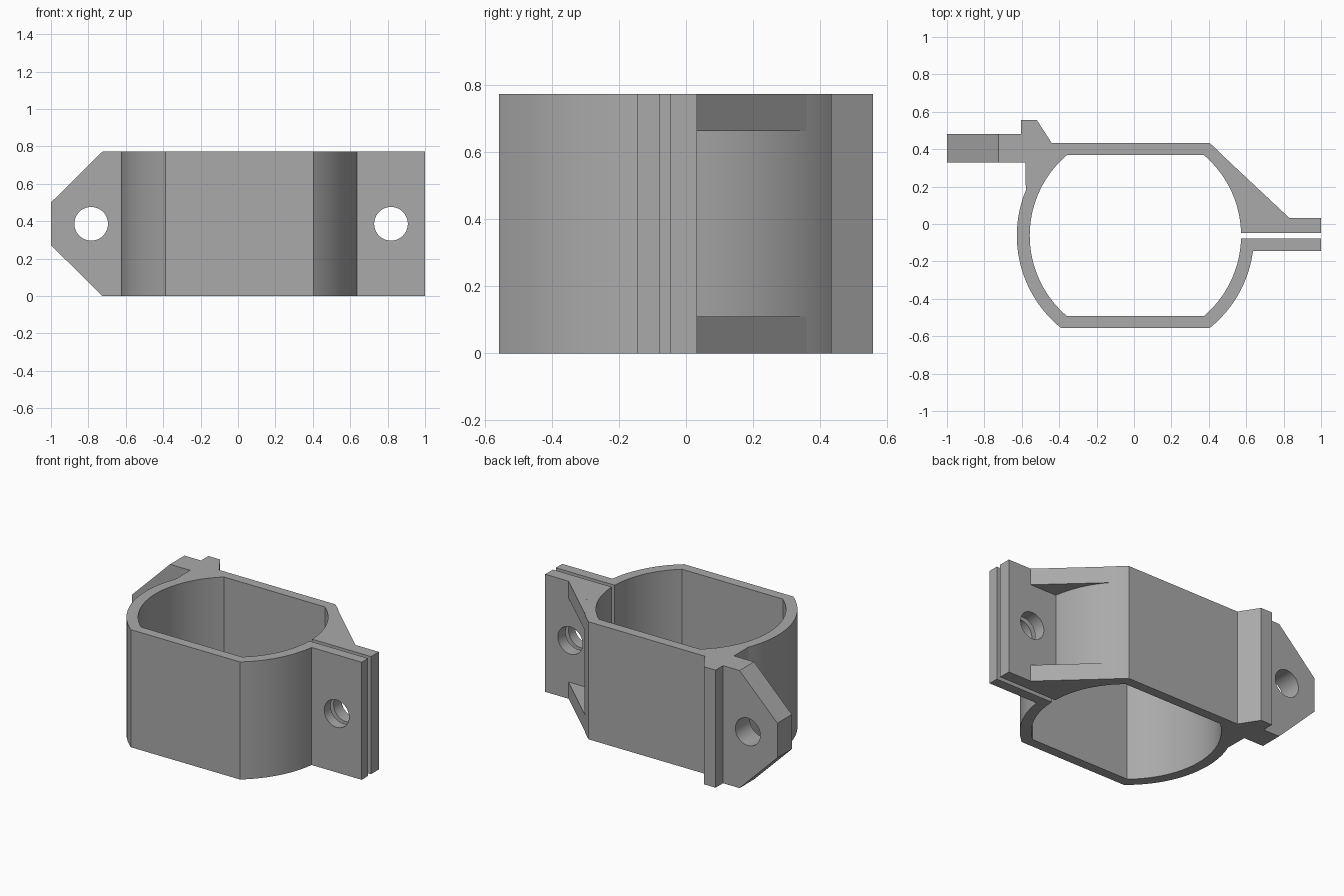
import bpy, bmesh
from math import asin, cos, sin, pi
from mathutils import Vector

cube = bpy.data.objects.get("Cube")
if cube:
    bpy.data.objects.remove(cube, do_unlink=True)

H = 0.772                    # clamp height
CX, CY = 0.0075, -0.062      # bore centre
R_OUT, R_IN = 0.634, 0.565   # wall radii
FLAT_OUT, FLAT_IN = 0.495, 0.43
BACK = CY + FLAT_OUT
LUG = (-0.145, -0.078, -0.048, 0.033)   # y faces of the two lugs

grey = bpy.data.materials.new("plain grey")
grey.use_nodes = True
colour = (0.4, 0.4, 0.4, 1)
grey.diffuse_color = colour
grey.node_tree.nodes["Principled BSDF"].inputs["Base Color"].default_value = colour


def prism(name, points, offset):
    """Extrude a closed outline of 3D points along offset."""
    bm = bmesh.new()
    face = bm.faces.new([bm.verts.new(p) for p in points])
    ext = bmesh.ops.extrude_face_region(bm, geom=[face])
    moved = [g for g in ext["geom"] if isinstance(g, bmesh.types.BMVert)]
    bmesh.ops.translate(bm, verts=moved, vec=Vector(offset))
    bmesh.ops.recalc_face_normals(bm, faces=bm.faces)
    mesh = bpy.data.meshes.new(name)
    bm.to_mesh(mesh)
    bm.free()
    mesh.materials.append(grey)
    obj = bpy.data.objects.new(name, mesh)
    bpy.context.collection.objects.link(obj)
    return obj


def arc(r, a, b, n=28):
    steps = [a + (b - a) * i / n for i in range(n + 1)]
    return [(CX + r * cos(t), CY + r * sin(t)) for t in steps]


def at_y(r, y):
    return asin((y - CY) / r)


def activate(obj):
    bpy.ops.object.select_all(action='DESELECT')
    obj.select_set(True)
    bpy.context.view_layer.objects.active = obj


def cut(obj, cutter):
    cutter.hide_render = True
    mod = obj.modifiers.new("cut", 'BOOLEAN')
    mod.operation, mod.solver, mod.object = 'DIFFERENCE', 'EXACT', cutter
    activate(obj)
    bpy.ops.object.modifier_apply(modifier=mod.name)
    bpy.data.objects.remove(cutter, do_unlink=True)


# Clamp body: split ring with flats, lugs, stop rib and side flange
co, ci = asin(FLAT_OUT / R_OUT), asin(FLAT_IN / R_IN)
outline = [(1, LUG[2]), (1, LUG[3])]
outline += arc(R_OUT, at_y(R_OUT, LUG[3]), co)
outline += [(-0.44, BACK), (-0.52, 0.557), (-0.605, 0.557), (-0.605, 0.48),
            (-1, 0.48), (-1, 0.33), (-0.58, 0.33)]
outline += arc(R_OUT, pi - at_y(R_OUT, 0.18), pi + co)
outline += arc(R_OUT, -co, at_y(R_OUT, LUG[0]))
outline += [(1, LUG[0]), (1, LUG[1])]
outline += arc(R_IN, at_y(R_IN, LUG[1]), -ci)
outline += arc(R_IN, pi + ci, pi - ci, 40)
outline += arc(R_IN, ci, at_y(R_IN, LUG[2]))
body = prism("clamp_body", [(x, y, 0) for x, y in outline], (0, 0, H))

# Flange corner chamfers, mirrored top and bottom
chamfer = [(-0.675, 0.8215), (-1.05, 0.4505), (-1.05, 0.8215)]
for flip in (False, True):
    pts = [(x, 0.25, H - z if flip else z) for x, z in chamfer]
    cut(body, prism("chamfer_cutter", pts, (0, 0.35, 0)))

# Bolt holes through the flange and the lugs
for x, y, depth in ((-0.785, 0.25, 0.35), (0.818, -0.25, 0.4)):
    ring = [2 * pi * i / 48 for i in range(48)]
    pts = [(x + 0.09 * cos(t), y, H / 2 + 0.09 * sin(t)) for t in ring]
    cut(body, prism("hole_cutter", pts, (0, depth, 0)))

# Gusset webs at the top and bottom of the rear lug
web = arc(R_OUT, at_y(R_OUT, 0.36), at_y(R_OUT, LUG[3])) + [(0.83, LUG[3])]
parts = [body]
for name, z in (("lower_gusset", 0), ("upper_gusset", H - 0.11)):
    parts.append(prism(name, [(x, y, z) for x, y in web], (0, 0, 0.11)))

for part in parts:
    activate(part)
    bpy.ops.object.shade_smooth_by_angle(angle=0.3)
